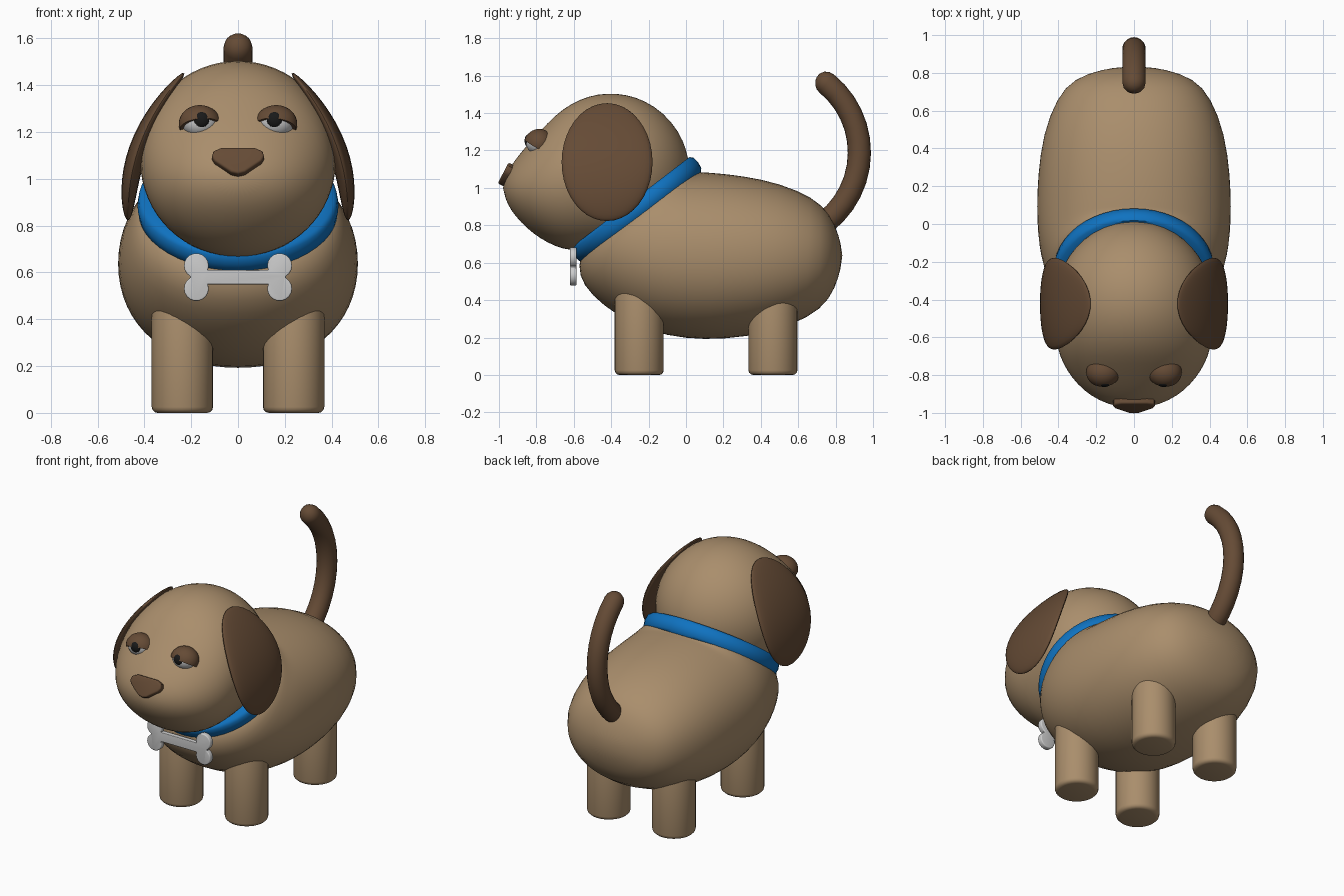
import bpy, bmesh
from math import sin, cos, pi, radians, sqrt
from mathutils import Matrix, Vector

if "Cube" in bpy.data.objects:
    bpy.data.objects.remove(bpy.data.objects["Cube"])


def material(name, rgb):
    m = bpy.data.materials.new(name)
    m.diffuse_color = (*rgb, 1)
    m.use_nodes = True
    m.node_tree.nodes["Principled BSDF"].inputs["Base Color"].default_value = m.diffuse_color
    return m


TAN = material("tan fur", (0.40, 0.27, 0.15))
BROWN = material("brown fur", (0.13, 0.07, 0.036))
BLUE = material("blue band", (0.005, 0.17, 0.53))
BLACK = material("black", (0.01, 0.01, 0.01))


def finish(name, bm, mat=None, subdiv=0):
    bmesh.ops.recalc_face_normals(bm, faces=bm.faces)
    me = bpy.data.meshes.new(name)
    bm.to_mesh(me)
    bm.free()
    me.shade_smooth()
    me.set_sharp_from_angle(angle=radians(45))
    ob = bpy.data.objects.new(name, me)
    bpy.context.collection.objects.link(ob)
    if mat:
        me.materials.append(mat)
    if subdiv:
        mod = ob.modifiers.new("Smooth", 'SUBSURF')
        mod.levels = mod.render_levels = subdiv
    return ob


def grid(bm, rings, wrap=False):
    # Skin a list of closed rings; collapsed rings become tips
    rows = [[bm.verts.new(p) for p in r] for r in rings]
    n = len(rows[0])
    pairs = list(zip(rows, rows[1:])) + ([(rows[-1], rows[0])] if wrap else [])
    for a, b in pairs:
        for i in range(n):
            j = (i + 1) % n
            bm.faces.new((a[i], a[j], b[j], b[i]))
    bmesh.ops.remove_doubles(bm, verts=bm.verts, dist=1e-5)


def loft(name, rings, mat, power=2.0, n=32, subdiv=1):
    # Each ring: top (y, z), bottom (y, z), half width
    def signed(v):
        return abs(v) ** (2 / power) * (1 if v >= 0 else -1)
    out = []
    for yt, zt, yb, zb, rx in rings:
        c, u = Vector((0, yt + yb, zt + zb)) / 2, Vector((0, yt - yb, zt - zb)) / 2
        out.append([c + u * signed(cos(2 * pi * i / n)) +
                    Vector((rx * signed(sin(2 * pi * i / n)), 0, 0)) for i in range(n)])
    bm = bmesh.new()
    grid(bm, out)
    return finish(name, bm, mat, subdiv)


def prism(name, pts, depth, bevel, matrix, mat=None):
    # Extruded outline with rounded rims
    bm = bmesh.new()
    face = bm.faces.new([bm.verts.new((x, y, 0)) for x, y in pts])
    ext = bmesh.ops.extrude_face_region(bm, geom=[face])
    bmesh.ops.translate(bm, vec=(0, 0, depth),
                        verts=[g for g in ext["geom"] if isinstance(g, bmesh.types.BMVert)])
    rim = [e for e in bm.edges if abs(e.verts[0].co.z - e.verts[1].co.z) < 1e-6]
    bmesh.ops.bevel(bm, geom=rim, offset=bevel, segments=3, profile=0.5, affect='EDGES')
    bm.transform(matrix)
    return finish(name, bm, mat)


def ball(name, loc, size, mat=None, cut=None, warp=None):
    bm = bmesh.new()
    bmesh.ops.create_uvsphere(bm, u_segments=32, v_segments=20, radius=1)
    bm.transform(Matrix.Translation(loc) @ Matrix.Diagonal((*size, 1)))
    if cut:
        bmesh.ops.bisect_plane(bm, geom=bm.verts[:] + bm.edges[:] + bm.faces[:],
                               plane_co=cut[0], plane_no=cut[1], clear_inner=True)
        bmesh.ops.holes_fill(bm, edges=[e for e in bm.edges if e.is_boundary])
    if warp:
        for v in bm.verts:
            v.co.x += warp(v.co)
    return finish(name, bm, mat)


# Body: rings tilt gradually from the rump to the neck under the collar
loft("body", [
    (.838, .64, .838, .64, 0),
    (.82, .74, .82, .53, .17),
    (.77, .866, .77, .40, .32),
    (.68, .95, .66, .305, .41),
    (.5, 1.028, .45, .222, .485),
    (.3, 1.067, .2, .187, .512),
    (.17, 1.08, 0, .19, .517),
    (.11, 1.085, -.2, .23, .512),
    (.08, 1.085, -.37, .315, .498),
    (.07, 1.09, -.51, .425, .472),
    (.06, 1.1, -.578, .53, .445),
    (.03, 1.10, -.57, .64, .405),
    (-.05, 1.06, -.52, .69, .30),
    (-.28, .90, -.28, .90, 0)], TAN, power=2.12)

# Head: round skull drawn forward into a muzzle
skull = [(y, 1.09 + r, y, 1.09 - r, r) for y in (.02, .005, -.04, -.12, -.22, -.32, -.42)
         for r in [sqrt(max(0, .1764 - (y + .4) ** 2))]]
loft("head", skull + [(y, t, y, b, w) for y, t, b, w in [
    (-.52, 1.495, .663, .422), (-.62, 1.45, .663, .415), (-.70, 1.39, .685, .395),
    (-.78, 1.305, .728, .355), (-.85, 1.23, .782, .30), (-.91, 1.155, .845, .23),
    (-.955, 1.09, .91, .14), (-.98, 1.0, .0, 0)][:-1]] + [(-.982, 1.0, -.982, 1.0, 0)], TAN)

# Legs
circle = [(.131 * cos(i * pi / 16), .131 * sin(i * pi / 16)) for i in range(32)]
for part, y in (("front", -.25), ("back", .465)):
    for side, s in (("left", -1), ("right", 1)):
        prism(f"{part}_leg_{side}", circle, .5, .025, Matrix.Translation((s * .2375, y, 0)), TAN)

# Tail: arc tube with rounded ends
stops = [(-52 - 7 * sin(a), cos(a)) for a in (pi / 2, 1.2, .8, .4)]
stops += [(-52 + 103 * i / 12, 1) for i in range(13)]
stops += [(51 + 7.5 * sin(a), cos(a)) for a in (.4, .8, 1.2, pi / 2)]
tail = []
for deg, k in stops:
    a, r = radians(deg), .062 * k if k > 1e-6 else 0
    tail.append((.452 + (.475 - r) * cos(a), 1.19 + (.475 - r) * sin(a),
                 .452 + (.475 + r) * cos(a), 1.19 + (.475 + r) * sin(a), r))
loft("tail", tail, BROWN, n=20, subdiv=0)

# Collar: tilted rounded band
section = [(.35, -.05), (.395, -.05), (.41, -.035), (.415, 0), (.41, .035), (.395, .05), (.35, .05)]
bm = bmesh.new()
grid(bm, [[(1.035 * r * cos(a), r * sin(a), h) for r, h in section]
          for a in [2 * pi * i / 48 for i in range(48)]], wrap=True)
bm.transform(Matrix.Translation((0, -.265, .885)) @ Matrix.Rotation(radians(37.4), 4, 'X'))
finish("collar", bm, BLUE)

# Bone tag: four round lobes joined by a shaft
lobe = [(.178 + .053 * cos(radians(d)), .049 + .053 * sin(radians(d))) for d in range(-60, 201, 20)]
half = [(x, -y) for x, y in reversed(lobe)] + lobe
bone = half + [(-x, -y) for x, y in half]
prism("bone_tag", bone, .034, .006,
      Matrix.Translation((0, -.586, .58)) @ Matrix.Rotation(pi / 2, 4, 'X'))

# Nose
nose = [(0, -.068), (.03, -.06), (.1, -.008), (.112, .015), (.105, .04), (.07, .057)]
nose += [(-x, y) for x, y in reversed(nose[1:])]
prism("nose", nose, .055, .01,
      Matrix.Translation((0, -.926, 1.06)) @ Matrix.Rotation(radians(63), 4, 'X'), BROWN)

# Eyes, drooping lids and ears, mirrored
for side, s in (("left", -1), ("right", 1)):
    ball(f"eye_{side}", (s * .163, -.785, 1.243), (.078, .07, .068))
    ball(f"pupil_{side}", (s * .157, -.843, 1.252), (.034, .02, .034), BLACK)
    ball(f"eyelid_{side}", (s * .163, -.785, 1.235), (.09, .08, .08), BROWN,
         cut=((s * .163, -.785, 1.216), (s * .12, .55, 1)))

    def drape(co, s=s):
        t = min(1, max(0, (1.45 - co.z) / .625))
        return s * (.235 + .235 * (1 - (1 - t) ** 2.3))
    ball(f"ear_{side}", (0, -.422, 1.138), (.042, .243, .315), BROWN, warp=drape)
